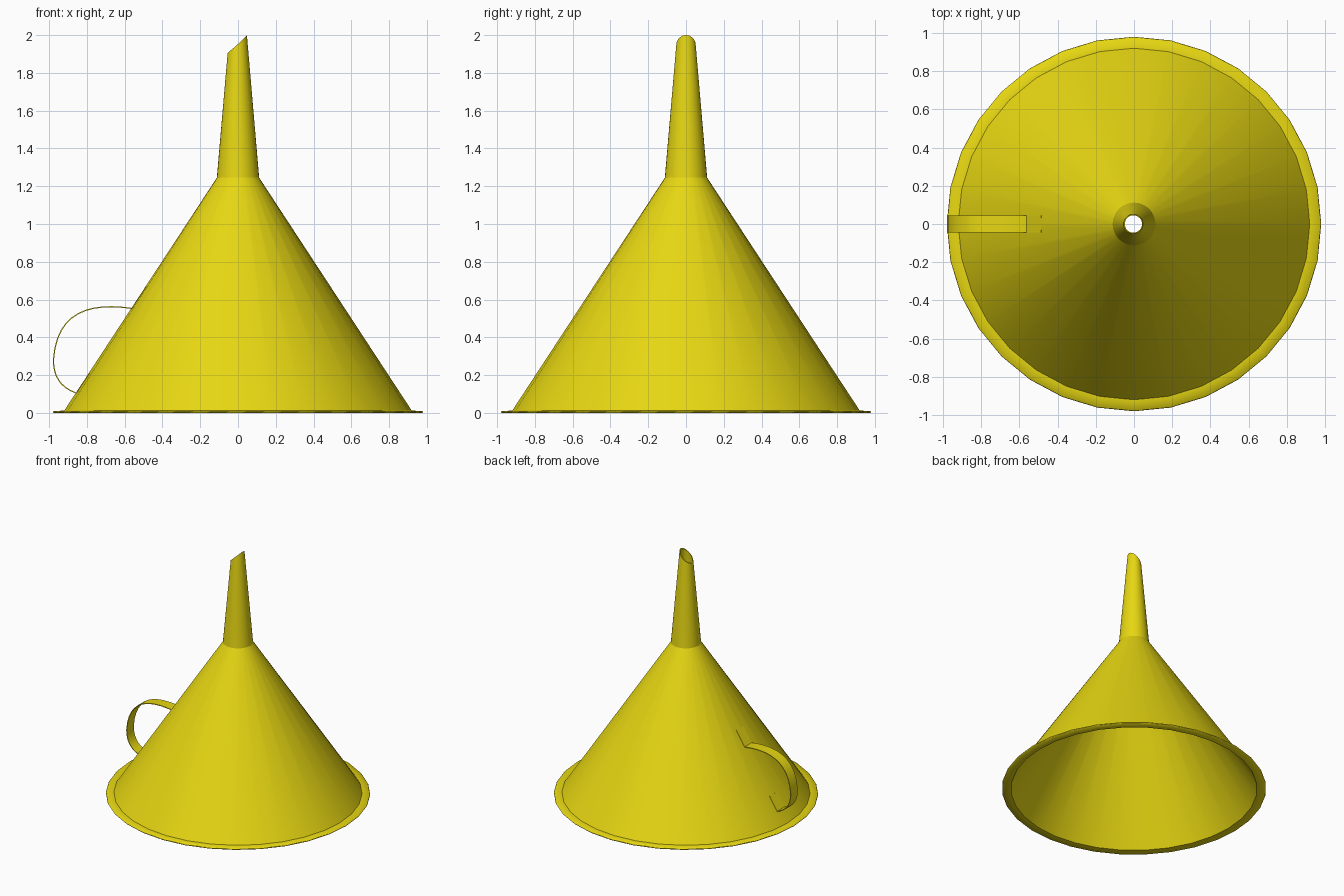
import bpy
import bmesh
from math import cos, sin, tau
from mathutils import Vector

cube = bpy.data.objects.get("Cube")
if cube:
    bpy.data.objects.remove(cube)

SIDES = 32
yellow = bpy.data.materials.new("yellow plastic")
yellow.use_nodes = True
colour = (0.8, 0.68, 0.006, 1)
yellow.diffuse_color = colour
yellow.node_tree.nodes["Principled BSDF"].inputs["Base Color"].default_value = colour


def add_object(name, bm):
    bmesh.ops.recalc_face_normals(bm, faces=bm.faces)
    for face in bm.faces:
        face.smooth = True
    mesh = bpy.data.meshes.new(name)
    bm.to_mesh(mesh)
    bm.free()
    mesh.materials.append(yellow)
    obj = bpy.data.objects.new(name, mesh)
    bpy.context.collection.objects.link(obj)
    return obj


# Funnel: thin walled cone, flat rim and spout as one closed profile.
# Each entry: radius, height, slope of the cut, sharp edge
profile = [
    (0.912, 0.0, 0, True),       # inner mouth
    (0.976, 0.0, 0, False),      # rim underside
    (0.98, 0.005, 0, False),     # rim edge
    (0.976, 0.01, 0, False),     # rim top
    (0.92, 0.012, 0, True),      # foot of cone
    (0.112, 1.245, 0, True),     # shoulder
    (0.051, 1.953, 0.92, True),  # slanted tip, outside
    (0.045, 1.953, 0.92, True),  # slanted tip, inside
    (0.105, 1.242, 0, True),     # inner shoulder
]
bm = bmesh.new()
rings = []
for radius, height, slope, sharp in profile:
    ring = []
    for i in range(SIDES):
        a = tau * i / SIDES
        z = height + slope * radius * cos(a)
        r = radius - 0.08 * (z - height)   # keep the taper along the cut
        ring.append(bm.verts.new((r * cos(a), r * sin(a), z)))
    rings.append(ring)
for k, ring in enumerate(rings):
    following = rings[(k + 1) % len(rings)]
    for i in range(SIDES):
        j = (i + 1) % SIDES
        bm.faces.new((ring[i], ring[j], following[j], following[i]))
for ring, (_, _, _, sharp) in zip(rings, profile):
    for i in range(SIDES):
        bm.edges.get((ring[i], ring[(i + 1) % SIDES])).smooth = not sharp
add_object("funnel_body", bm)


# Handle: bent strap with a tab at each end lying on the cone
def on_cone(z):
    return Vector((-(0.924 - 0.655 * z), 0, z))


def bezier(p, q, r, s, steps):
    for i in range(steps + 1):
        t = i / steps
        u = 1 - t
        yield p * u**3 + q * 3 * u * u * t + r * 3 * u * t * t + s * t**3


upper, lower = on_cone(0.553), on_cone(0.105)
outer = Vector((-0.977, 0, 0.28))
path = [on_cone(0.67)]
path += bezier(upper, Vector((-0.78, 0, 0.585)), Vector((-0.96, 0, 0.54)), outer, 12)
path += list(bezier(outer, Vector((-0.977, 0, 0.2)), Vector((-0.945, 0, 0.135)), lower, 8))[1:]
path.append(on_cone(0.21))

bm = bmesh.new()
HALF = 0.045
rows = [[bm.verts.new((p.x, y, p.z)) for y in (-HALF, HALF)] for p in path]
for a, b in zip(rows, rows[1:]):
    bm.faces.new((a[0], a[1], b[1], b[0]))
for row in (rows[1], rows[-2]):
    bm.edges.get(row).smooth = False
handle = add_object("handle", bm)
solid = handle.modifiers.new("strap thickness", "SOLIDIFY")
solid.thickness = 0.006
solid.offset = 0
solid.use_even_offset = False

bpy.context.view_layer.objects.active = handle
handle.select_set(True)
bpy.ops.object.modifier_apply(modifier=solid.name)
bpy.ops.object.shade_smooth_by_angle(angle=0.6)
